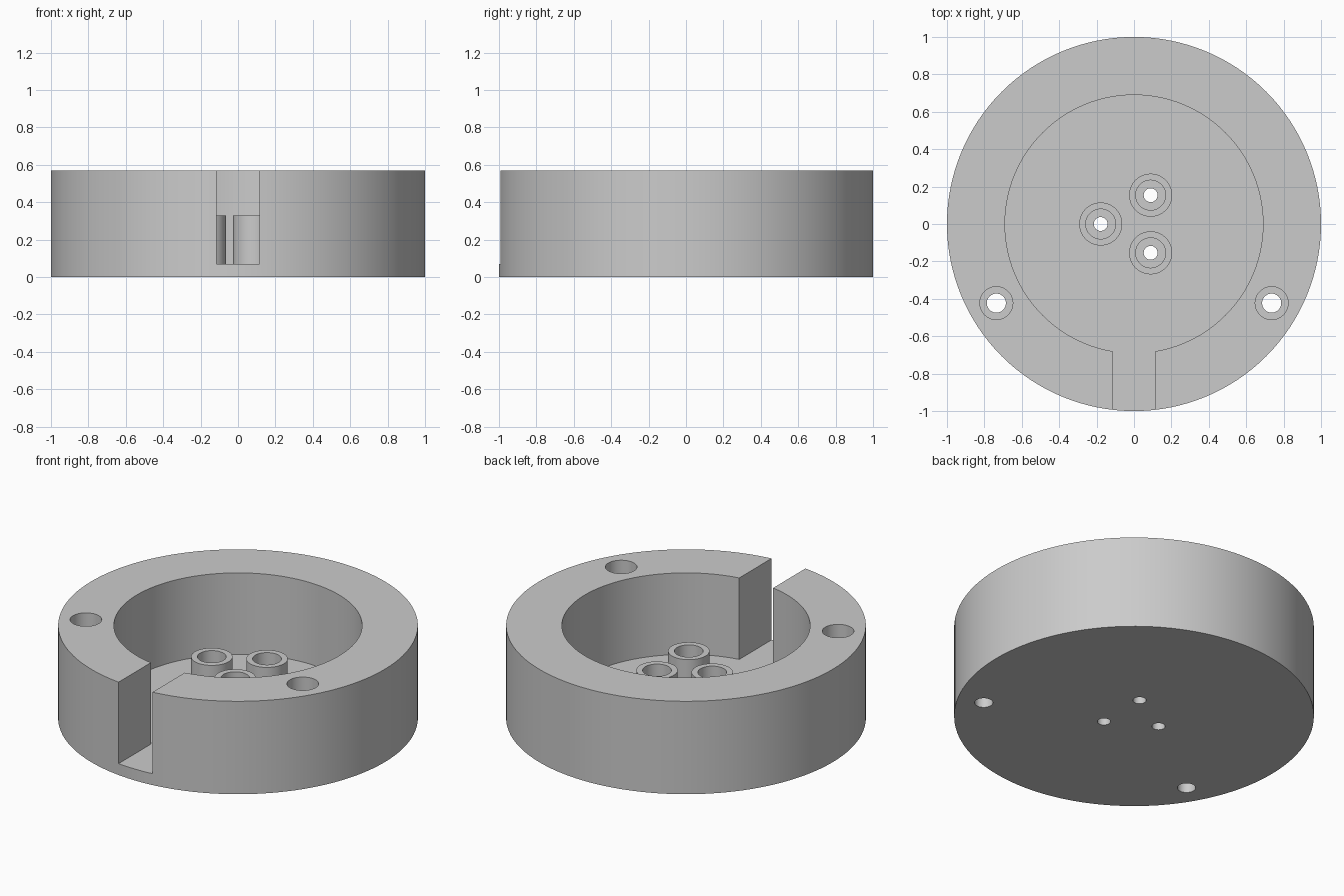
import bpy, math

if "Cube" in bpy.data.objects:
    bpy.data.objects.remove(bpy.data.objects["Cube"])

HEIGHT, FLOOR, BOSS_TOP = 0.57, 0.07, 0.33

grey = bpy.data.materials.new("plain grey")
grey.diffuse_color = (0.6, 0.6, 0.6, 1)
grey.use_nodes = True
grey.node_tree.nodes["Principled BSDF"].inputs["Base Color"].default_value = grey.diffuse_color


def cylinder(name, radius, z0, z1, x=0, y=0, sides=64):
    bpy.ops.mesh.primitive_cylinder_add(vertices=sides, radius=radius, depth=z1 - z0,
                                        location=(x, y, (z0 + z1) / 2))
    obj = bpy.context.object
    obj.name = name
    obj.data.materials.append(grey)
    return obj


def combine(body, tool, operation):
    """Apply one exact boolean and discard the tool."""
    mod = body.modifiers.new(operation.lower(), 'BOOLEAN')
    mod.operation, mod.solver, mod.object = operation, 'EXACT', tool
    bpy.context.view_layer.objects.active = body
    bpy.ops.object.modifier_apply(modifier=mod.name)
    bpy.data.objects.remove(tool)


# Round housing with a deep cavity
body = cylinder("round_housing", 1.0, 0, HEIGHT, sides=128)
combine(body, cylinder("cavity", 0.69, FLOOR, 1, sides=128), 'DIFFERENCE')

# Slot through the front wall, level with the cavity floor
bpy.ops.mesh.primitive_cube_add(size=1, location=(0, -0.85, FLOOR + 0.5))
slot = bpy.context.object
slot.scale = (0.23, 0.7, 1)
slot.data.materials.append(grey)
combine(body, slot, 'DIFFERENCE')

# Three screw bosses on the cavity floor, with counterbored holes
for i in range(3):
    a = math.radians(60 + 120 * i)
    x, y = 0.178 * math.cos(a), 0.178 * math.sin(a)
    combine(body, cylinder("boss", 0.115, FLOOR - 0.03, BOSS_TOP, x, y), 'UNION')
    combine(body, cylinder("boss_bore", 0.08, 0.18, 1, x, y), 'DIFFERENCE')
    combine(body, cylinder("boss_hole", 0.037, -1, 1, x, y), 'DIFFERENCE')

# Two counterbored mounting holes in the rim
for side in (-1, 1):
    x, y = side * 0.736, -0.423
    combine(body, cylinder("rim_bore", 0.088, 0.3, 1, x, y), 'DIFFERENCE')
    combine(body, cylinder("rim_hole", 0.051, -1, 1, x, y), 'DIFFERENCE')

# Smooth round walls, crisp rims
bpy.ops.object.select_all(action='DESELECT')
body.select_set(True)
bpy.context.view_layer.objects.active = body
bpy.ops.object.shade_smooth_by_angle(angle=math.radians(30))
